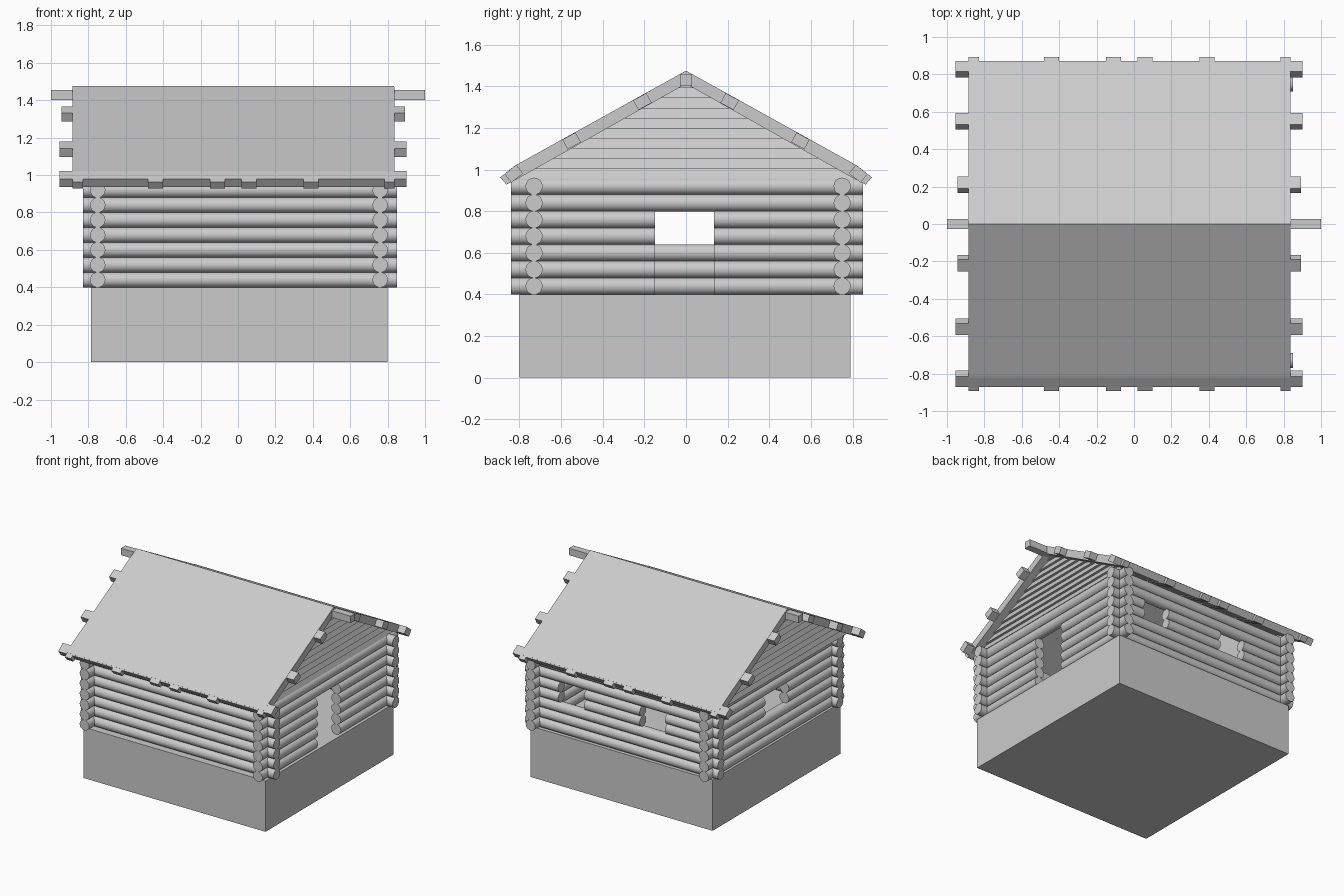
import bpy, bmesh, math
from mathutils import Vector, Matrix

if "Cube" in bpy.data.objects:
    bpy.data.objects.remove(bpy.data.objects["Cube"])


def finish(name, bm, smooth=False):
    bmesh.ops.recalc_face_normals(bm, faces=bm.faces)
    mesh = bpy.data.meshes.new(name)
    bm.to_mesh(mesh)
    bm.free()
    ob = bpy.data.objects.new(name, mesh)
    bpy.context.collection.objects.link(ob)
    if smooth:
        bpy.ops.object.select_all(action='DESELECT')
        ob.select_set(True)
        bpy.context.view_layer.objects.active = ob
        bpy.ops.object.shade_smooth_by_angle(angle=math.radians(40))
    return ob


def prism(bm, outline, x0, x1):
    """Extrude a (y, z) outline along x."""
    a = [bm.verts.new((x0, y, z)) for y, z in outline]
    b = [bm.verts.new((x1, y, z)) for y, z in outline]
    bm.faces.new(a)
    bm.faces.new(b[::-1])
    n = len(a)
    for i in range(n):
        j = (i + 1) % n
        bm.faces.new((a[i], b[i], b[j], a[j]))


def box(bm, x0, x1, y0, y1, z0, z1):
    prism(bm, [(y0, z0), (y1, z0), (y1, z1), (y0, z1)], x0, x1)


def log(bm, a, b, radius=0.041):
    a, b = Vector(a), Vector(b)
    rot = (b - a).to_track_quat('Z', 'Y').to_matrix().to_4x4()
    bmesh.ops.create_cone(bm, cap_ends=True, segments=20, radius1=radius, radius2=radius,
                          depth=(b - a).length, matrix=Matrix.Translation((a + b) / 2) @ rot)


def log_wall(name, axis, at, start, end, openings=()):
    """Seven stacked logs; each opening is (from, to, rows)."""
    bm = bmesh.new()
    for row in range(7):
        z = 0.44 + 0.08 * row
        cuts = [start]
        for lo, hi, rows in sorted(openings):
            if row in rows:
                cuts += [lo, hi]
        cuts.append(end)
        for s, e in zip(cuts[::2], cuts[1::2]):
            if axis == 'x':
                log(bm, (s, at, z), (e, at, z))
            else:
                log(bm, (at, s, z), (at, e, z))
    finish(name, bm, True)


def mirror_outline(top, bottom):
    """Closed roof section from right-hand top and bottom lines."""
    right = top + bottom[::-1]
    left = [(-y, z) for y, z in right[::-1] if y > 0]
    return right + left


# Foundation block
bm = bmesh.new()
box(bm, -0.785, 0.80, -0.80, 0.79, 0, 0.40)
finish("foundation", bm)

# Log walls with door and windows
log_wall("front_wall", 'x', -0.73, -0.83, 0.85)
log_wall("back_wall", 'x', 0.75, -0.83, 0.85,
         [(-0.37, -0.15, (3, 4)), (0.335, 0.56, (3, 4))])
log_wall("right_wall_with_door", 'y', 0.76, -0.84, 0.85, [(-0.15, 0.135, range(5))])
log_wall("left_wall_with_window", 'y', -0.75, -0.84, 0.85, [(-0.15, 0.14, (3, 4))])

# Clapboard gables: each board leans out at its lower edge
for name, x, s in (("right_gable", 0.785, 1), ("left_gable", -0.835, -1)):
    bm = bmesh.new()
    step = 0.0485
    for k in range(10):
        z0 = 0.955 + step * k
        z1 = min(z0 + step, 1.44)
        w0, w1 = [max((1.447 - z) / 0.555, 0.006) for z in (z0, z1)]
        w0 = min(w0, 0.84)
        quads = []
        for w, z, xo in ((w0, z0, x), (w1, z1, x - s * 0.02)):
            xi = x - s * 0.045
            quads.append([bm.verts.new(p) for p in
                          ((xo, -w, z), (xo, w, z), (xi, w, z), (xi, -w, z))])
        a, b = quads
        bm.faces.new(a)
        bm.faces.new(b)
        for i in range(4):
            j = (i + 1) % 4
            bm.faces.new((a[i], a[j], b[j], b[i]))
    finish(name, bm)

# Roof covering, steeper at the eaves
bm = bmesh.new()
prism(bm, mirror_outline([(0, 1.475), (0.82, 1.02), (0.865, 0.985)],
                         [(0, 1.418), (0.79, 0.972), (0.835, 0.947)]), -0.885, 0.835)
finish("roof", bm)

# Rafters with ends showing past the eaves
bm = bmesh.new()
rafter = mirror_outline([(0, 1.471), (0.82, 1.016), (0.893, 0.963)],
                        [(0, 1.412), (0.79, 0.966), (0.863, 0.928)])
for x, h in ((-0.857, 0.027), (-0.44, 0.04), (-0.11, 0.04), (0.06, 0.04), (0.39, 0.04), (0.81, 0.027)):
    prism(bm, rafter, x - h, x + h)
finish("rafters", bm)

# Purlins along the roof, ends showing past the gables
bm = bmesh.new()
for y, z, slope, x0, x1 in ((0.222, 1.349, 0.555, -0.945, 0.893),
                            (0.562, 1.160, 0.555, -0.955, 0.90),
                            (0.843, 1.000, 0.79, -0.955, 0.90)):
    d = Vector((1, -slope)).normalized()
    n = Vector((slope, 1)).normalized()
    c = Vector((y, z)) + n * 0.001
    pts = [c - d * 0.036, c + d * 0.036, c + d * 0.036 - n * 0.053, c - d * 0.036 - n * 0.053]
    for s in (1, -1):
        prism(bm, [(s * p.x, p.y) for p in pts], x0, x1)
finish("purlins", bm)

# Ridge beam
bm = bmesh.new()
box(bm, -1, 1, -0.028, 0.028, 1.402, 1.456)
finish("ridge_beam", bm)
